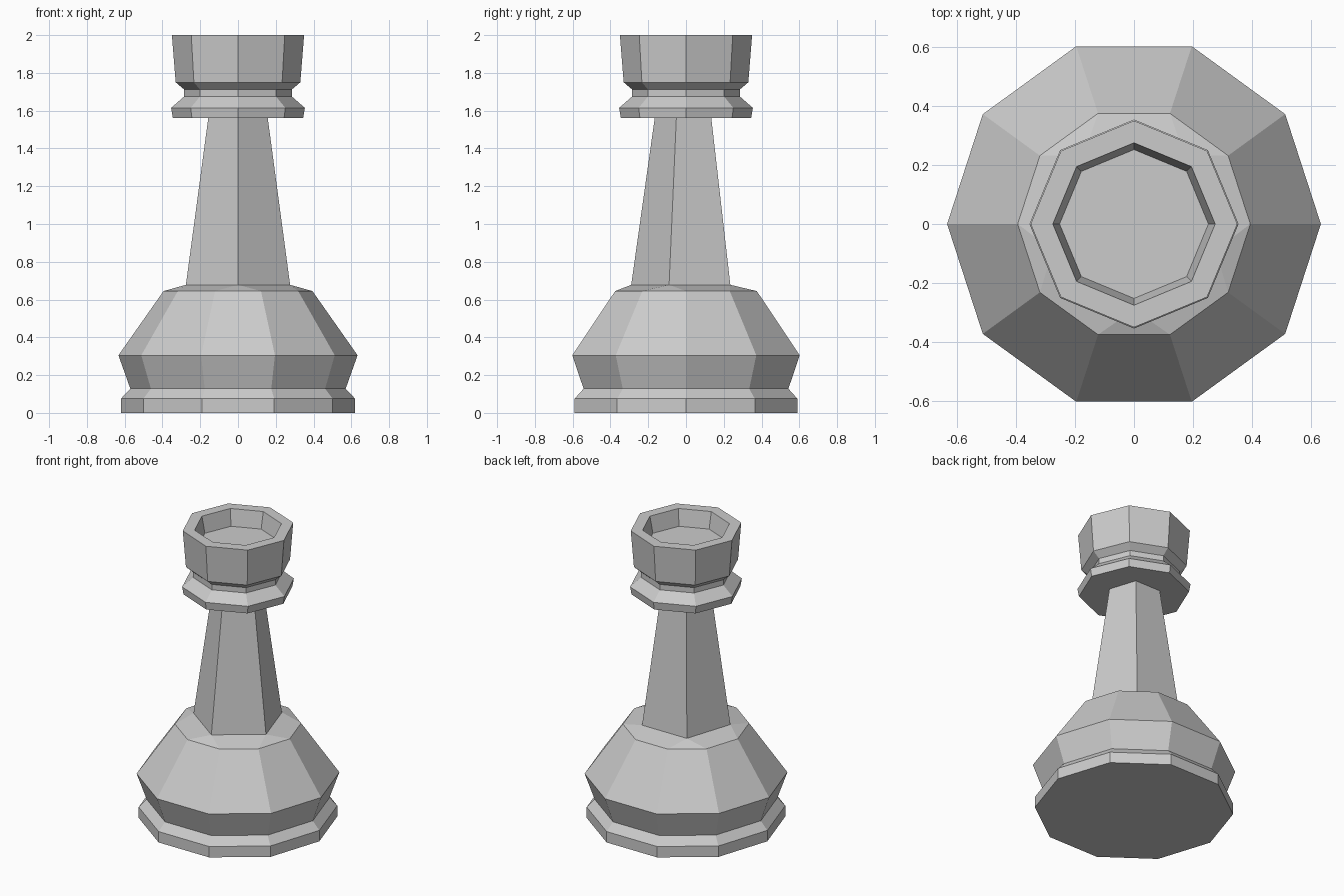
import bpy
from math import cos, sin, radians

if "Cube" in bpy.data.objects:
    bpy.data.objects.remove(bpy.data.objects["Cube"], do_unlink=True)

grey = bpy.data.materials.new("light grey")
grey.use_nodes = True
grey.diffuse_color = (0.6, 0.6, 0.6, 1)
grey.node_tree.nodes["Principled BSDF"].inputs["Base Color"].default_value = grey.diffuse_color


def ring(sides, r, z, start=0):
    step = 360 / sides
    return [(r * cos(radians(start + i * step)), r * sin(radians(start + i * step)), z)
            for i in range(sides)]


def turned(sides, profile, start=0):
    """Vertices and faces of a faceted turning, profile listed bottom to top."""
    verts = [v for r, z in profile for v in ring(sides, r, z, start)]
    faces = [(k * sides + i, k * sides + (i + 1) % sides,
              (k + 1) * sides + (i + 1) % sides, (k + 1) * sides + i)
             for k in range(len(profile) - 1) for i in range(sides)]
    faces.append(tuple(reversed(range(sides))))
    return verts, faces


def build(name, verts, faces):
    mesh = bpy.data.meshes.new(name)
    mesh.from_pydata(verts, [], faces)
    mesh.materials.append(grey)
    mesh.validate()
    obj = bpy.data.objects.new(name, mesh)
    bpy.context.collection.objects.link(obj)
    return obj


# Ten-sided base, its shoulder closing onto the five-sided foot of the shaft
verts, faces = turned(10, [(0.62, 0), (0.62, 0.075), (0.57, 0.128),
                           (0.633, 0.305), (0.394, 0.645)])
d, p = len(verts) - 10, len(verts)
verts += ring(5, 0.29, 0.678, -90)
for k in range(5):
    a, b, c = (d + (7 + 2 * k + j) % 10 for j in range(3))
    foot, next_foot = p + k, p + (k + 1) % 5
    faces += [(a, b, foot), (b, c, next_foot, foot)]
faces.append(tuple(range(p, p + 5)))
build("base", verts, faces)

# Five-sided tapering shaft
verts, faces = turned(5, [(0.29, 0.678), (0.165, 1.565)], -90)
build("shaft", verts, faces)

# Eight-sided head: collar, neck, flared cup and sunken floor
profile = [(0.345, 1.562), (0.354, 1.615), (0.285, 1.675), (0.285, 1.712),
           (0.33, 1.75), (0.35, 2.0), (0.275, 2.0), (0.252, 1.888)]
verts, faces = turned(8, profile)
faces.append(tuple(range(len(verts) - 8, len(verts))))
build("head", verts, faces)
